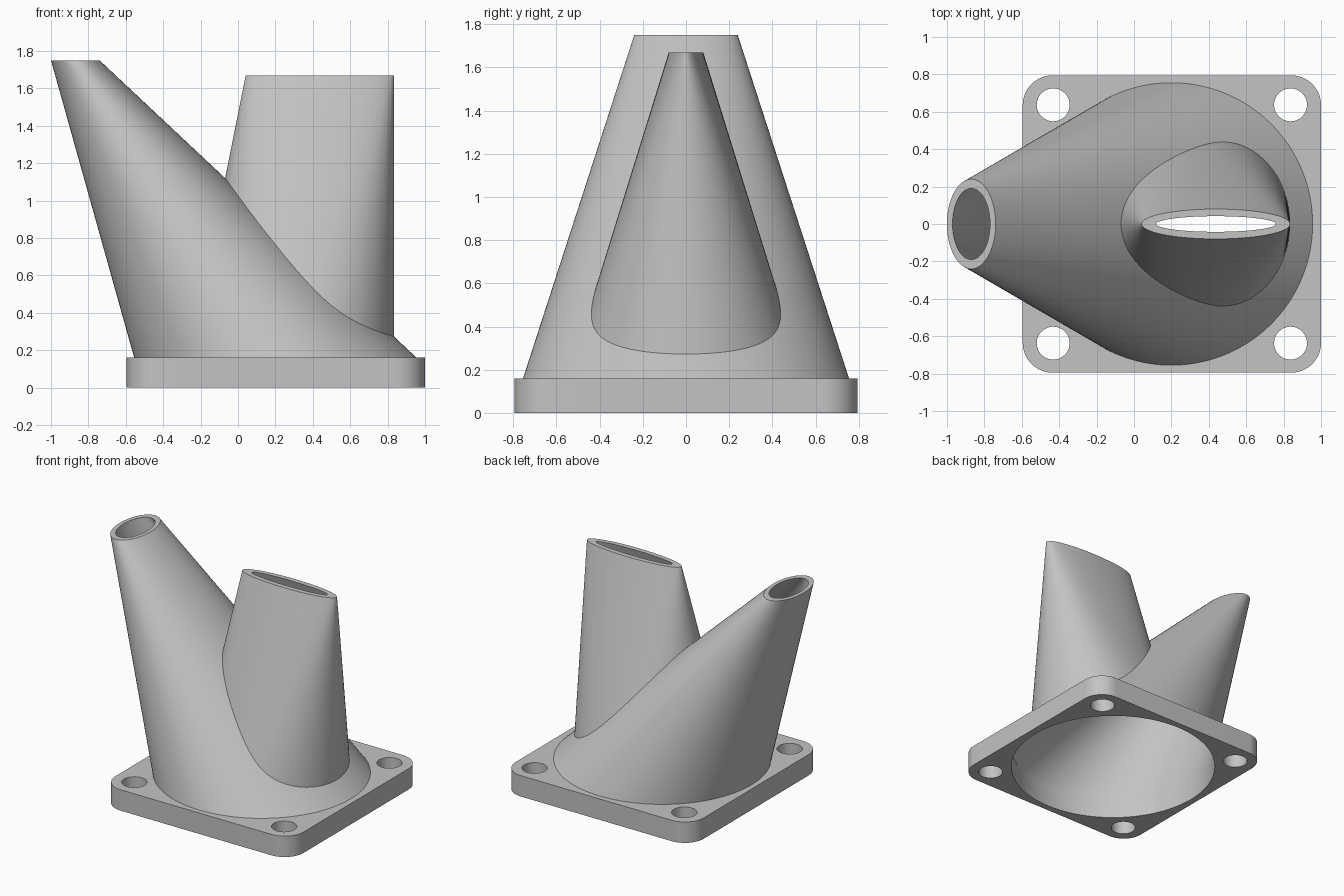
import bpy
import bmesh
from math import cos, sin, pi, sqrt, radians

if "Cube" in bpy.data.objects:
    bpy.data.objects.remove(bpy.data.objects["Cube"], do_unlink=True)

SEGMENTS = 256
PLATE_TOP = 0.16

grey = bpy.data.materials.new("light_grey")
grey.use_nodes = True
grey.diffuse_color = (0.55, 0.55, 0.55, 1)
grey.node_tree.nodes["Principled BSDF"].inputs["Base Color"].default_value = (0.55, 0.55, 0.55, 1)


def ellipse(cx, cy, rx, ry, z, n=SEGMENTS):
    """Ring sampled by outward direction, so stacked rings join with tangent planes."""
    ring = []
    for i in range(n):
        c, s = cos(2 * pi * i / n), sin(2 * pi * i / n)
        d = sqrt((rx * c) ** 2 + (ry * s) ** 2)
        ring.append((cx + rx * rx * c / d, cy + ry * ry * s / d, z))
    return ring


def rounded_rectangle(cx, half_x, half_y, r, z, steps=16):
    ring = []
    for q, (sx, sy) in enumerate([(1, 1), (-1, 1), (-1, -1), (1, -1)]):
        for i in range(steps + 1):
            a = (q + i / steps) * pi / 2
            ring.append((cx + sx * (half_x - r) + r * cos(a),
                         sy * (half_y - r) + r * sin(a), z))
    return ring


def loft(name, rings):
    """Closed solid through rings of equal length, listed from the bottom up."""
    bm = bmesh.new()
    loops = [[bm.verts.new(p) for p in ring] for ring in rings]
    n = len(loops[0])
    for low, high in zip(loops, loops[1:]):
        for i in range(n):
            j = (i + 1) % n
            bm.faces.new((low[i], low[j], high[j], high[i]))
    bm.faces.new(loops[0][::-1])
    bm.faces.new(loops[-1])
    mesh = bpy.data.meshes.new(name)
    bm.to_mesh(mesh)
    bm.free()
    mesh.materials.append(grey)
    obj = bpy.data.objects.new(name, mesh)
    bpy.context.collection.objects.link(obj)
    return obj


def spout(name, cx, r, top_x, top_rx, top_ry, top_z, start, extra=0):
    """Round base blending into an elliptical mouth."""
    rings = [ellipse(cx, 0, r, r, start), ellipse(cx, 0, r, r, PLATE_TOP),
             ellipse(top_x, 0, top_rx, top_ry, top_z)]
    if extra:
        rings.append(ellipse(top_x, 0, top_rx, top_ry, top_z + extra))
    return loft(name, rings)


def combine(target, tool, operation):
    tool.hide_render = True
    mod = target.modifiers.new(tool.name, "BOOLEAN")
    mod.operation, mod.solver, mod.object = operation, "EXACT", tool
    bpy.context.view_layer.objects.active = target
    bpy.ops.object.modifier_apply(modifier=mod.name)
    bpy.data.objects.remove(tool, do_unlink=True)


# Mounting plate with rounded corners
body = loft("twin_spout_flange", [rounded_rectangle(0.2025, 0.7975, 0.795, 0.16, z)
                                  for z in (0, PLATE_TOP)])

# Leaning round spout and upright slot spout
combine(body, spout("round_spout", 0.2, 0.755, -0.87, 0.13, 0.24, 1.75, 0.06), "UNION")
combine(body, spout("slot_spout", 0.287, 0.548, 0.438, 0.397, 0.08, 1.67, 0.08), "UNION")

# Hollow passages joining at the open base
combine(body, spout("round_passage", 0.2, 0.745, -0.87, 0.1, 0.19, 1.75, -0.05, 0.05), "DIFFERENCE")
combine(body, spout("slot_passage", 0.287, 0.5, 0.438, 0.32, 0.042, 1.67, 0.03, 0.05), "DIFFERENCE")

# Bolt holes in the four corners
for x in (-0.432, 0.837):
    for y in (-0.637, 0.637):
        hole = loft("bolt_hole", [ellipse(x, y, 0.088, 0.088, z, 48) for z in (-0.05, 0.3)])
        combine(body, hole, "DIFFERENCE")

# Smooth walls with crisp rims
bpy.ops.object.select_all(action="DESELECT")
body.select_set(True)
bpy.context.view_layer.objects.active = body
bpy.ops.object.shade_smooth_by_angle(angle=radians(30))
